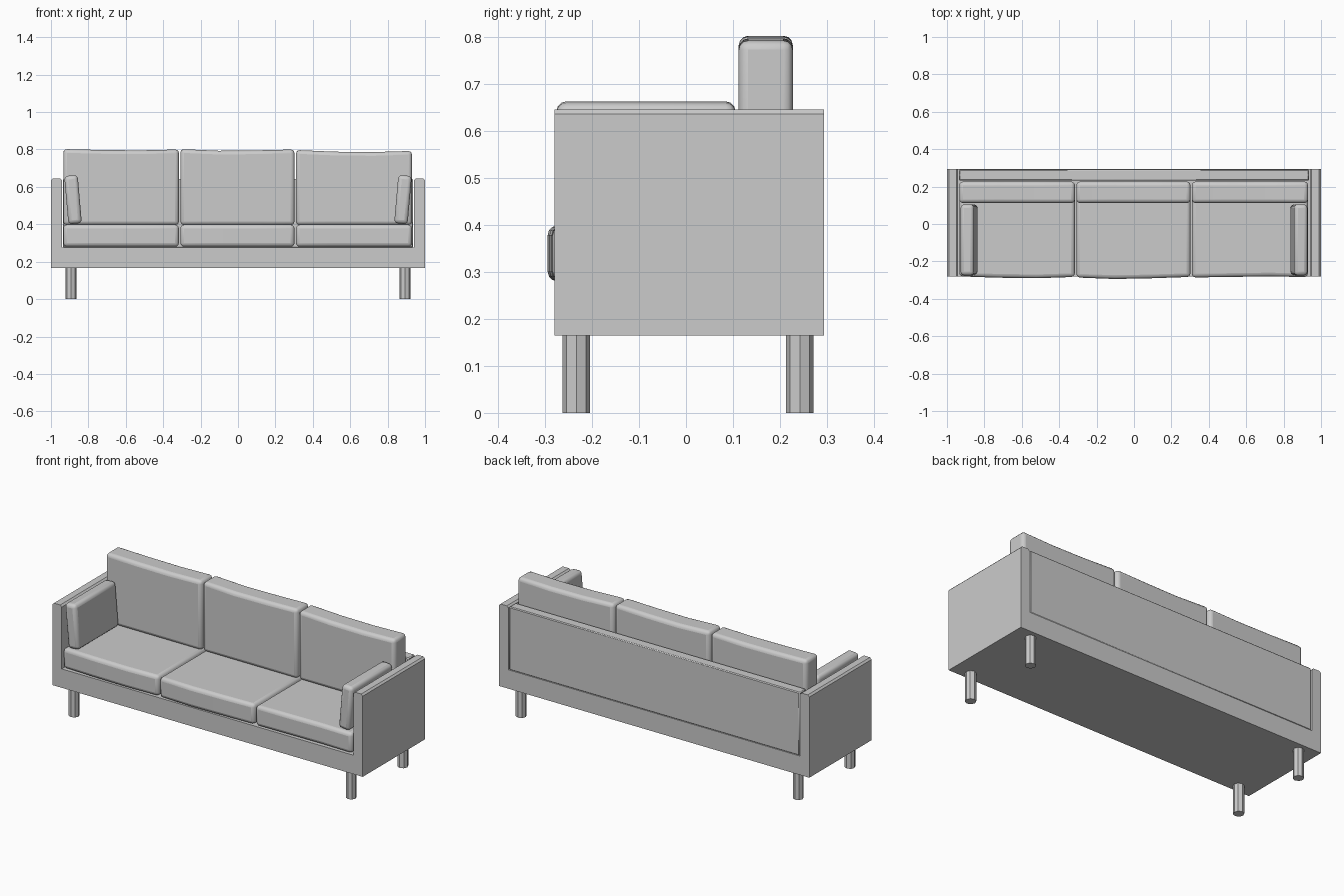
import bpy, bmesh, math
from mathutils import Matrix, Vector

if "Cube" in bpy.data.objects:
    bpy.data.objects.remove(bpy.data.objects["Cube"])


def finish(name, bm, bevel=0, segments=3):
    bmesh.ops.recalc_face_normals(bm, faces=bm.faces)
    me = bpy.data.meshes.new(name)
    bm.to_mesh(me)
    bm.free()
    ob = bpy.data.objects.new(name, me)
    bpy.context.collection.objects.link(ob)
    if bevel:
        mod = ob.modifiers.new("rounded_edges", 'BEVEL')
        mod.width = bevel
        mod.segments = segments
        mod.limit_method = 'ANGLE'
        mod.angle_limit = math.radians(40)
    bpy.context.view_layer.objects.active = ob
    ob.select_set(True)
    bpy.ops.object.shade_smooth_by_angle(angle=math.radians(35))
    ob.select_set(False)
    return ob


def box(lo, hi, cuts=0):
    """Box between two corners, sliced evenly along x."""
    bm = bmesh.new()
    lo, hi = Vector(lo), Vector(hi)
    bmesh.ops.create_cube(bm, size=1)
    for v in bm.verts:
        v.co = Vector(((v.co[i] + .5) * (hi[i] - lo[i]) + lo[i]) for i in range(3))
    for i in range(cuts):
        x = lo.x + (hi.x - lo.x) * (i + 1) / (cuts + 1)
        bmesh.ops.bisect_plane(bm, geom=bm.verts[:] + bm.edges[:] + bm.faces[:],
                               plane_co=(x, 0, 0), plane_no=(1, 0, 0))
    return bm


# Frame: U-shaped profile (arms and base) extruded front to back
half = [(1, .165), (1, .635), (.99, .645), (.95, .645), (.94, .635), (.94, .275)]
profile = half + [(-x, z) for x, z in reversed(half)]
bm = bmesh.new()
face = bm.faces.new([bm.verts.new((x, -.28, z)) for x, z in profile])
ext = bmesh.ops.extrude_face_region(bm, geom=[face])
bmesh.ops.translate(bm, vec=(0, .573, 0),
                    verts=[g for g in ext['geom'] if isinstance(g, bmesh.types.BMVert)])
finish("frame", bm)

# Back panel set between the arms
finish("back_panel", box((-.936, .232, .275), (.936, .292, .643)), .005, 1)

# Three seat and three back cushions, with slightly sagging edges
spans = [(-.934, -.316), (-.308, .302), (.31, .93)]
tops = [(.802, .797, .795, .800), (.802, .793, .795, .800), (.797, .788, .786, .792)]
fronts = [(-.280, -.287, -.290, -.283), (-.286, -.294, -.290, -.283), (-.286, -.283, -.280, -.284)]
for n, (x0, x1) in enumerate(spans):
    seat = box((x0, -.285, .280), (x1, .226, .398), 2)
    back = box((x0, .112, .396), (x1, .227, .80), 2)
    for v in seat.verts:
        if v.co.y < 0:
            v.co.y = fronts[n][round((v.co.x - x0) / (x1 - x0) * 3)]
    for v in back.verts:
        if v.co.z > .6:
            v.co.z = tops[n][round((v.co.x - x0) / (x1 - x0) * 3)]
    finish(f"seat_cushion_{n + 1}", seat, .02)
    finish(f"back_cushion_{n + 1}", back, .02)

# Side pillows leaning against the arms
for side, label in ((-1, "left"), (1, "right")):
    bm = box((-.036, -.275, -.129), (.036, .105, .129))
    bmesh.ops.transform(bm, verts=bm.verts, matrix=Matrix.Translation((side * .882, 0, .532))
                        @ Matrix.Rotation(side * math.radians(5), 4, 'Y'))
    finish(f"{label}_side_pillow", bm, .02)

# Eight-sided legs
for x, sx in ((-.893, "left"), (.893, "right")):
    for y, sy in ((-.233, "front"), (.242, "back")):
        bm = bmesh.new()
        bmesh.ops.create_cone(bm, cap_ends=True, segments=8, radius1=.029, radius2=.029,
                              depth=.168, matrix=Matrix.Translation((x, y, .084)))
        finish(f"{sy}_{sx}_leg", bm)

# Centre the depth on y = 0
